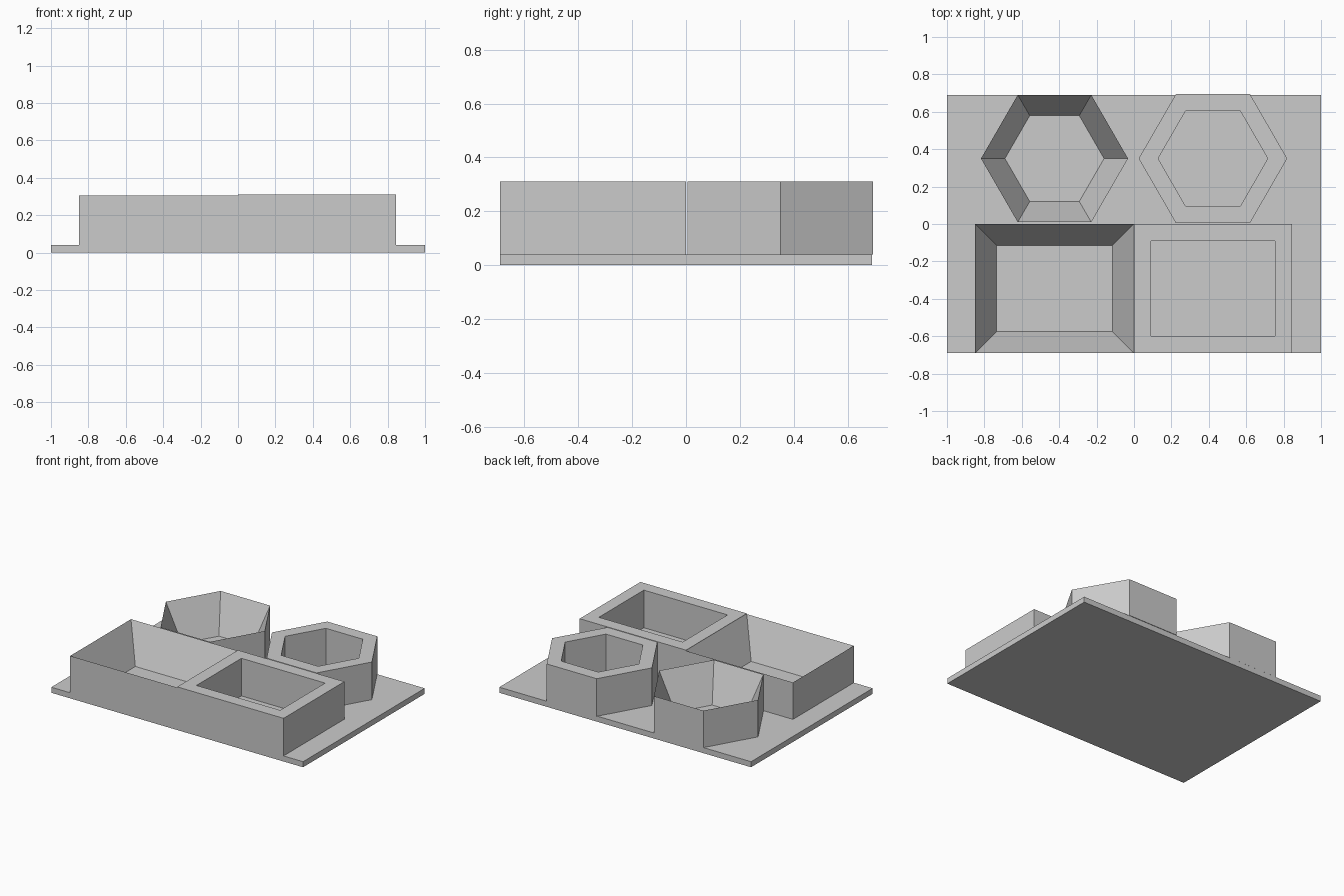
import bpy
import bmesh
from math import cos, sin, tau

default = bpy.data.objects.get("Cube")
if default:
    bpy.data.objects.remove(default, do_unlink=True)

BASE_TOP = 0.04

grey = bpy.data.materials.new("plain grey")
grey.use_nodes = True
grey.diffuse_color = (0.6, 0.6, 0.6, 1)
grey.node_tree.nodes["Principled BSDF"].inputs["Base Color"].default_value = (0.6, 0.6, 0.6, 1)


def rectangle(x0, x1, y0, y1):
    return [(x0, y0), (x1, y0), (x1, y1), (x0, y1)]


def hexagon(x, y, radius):
    return [(x + radius * cos(tau * i / 6), y + radius * sin(tau * i / 6)) for i in range(6)]


def finish(name, bm):
    bmesh.ops.recalc_face_normals(bm, faces=bm.faces)
    mesh = bpy.data.meshes.new(name)
    bm.to_mesh(mesh)
    bm.free()
    mesh.materials.append(grey)
    obj = bpy.data.objects.new(name, mesh)
    bpy.context.collection.objects.link(obj)
    return obj


def wall_ring(name, outer, inner, top, sloped):
    """Closed wall around an open pocket: straight with a flat rim, or sloped to a sharp rim."""
    loops = [(outer, BASE_TOP), (outer, top)]
    if not sloped:
        loops.append((inner, top))
    loops.append((inner, BASE_TOP))
    bm = bmesh.new()
    rings = [[bm.verts.new((x, y, z)) for x, y in points] for points, z in loops]
    count = len(outer)
    for k, ring in enumerate(rings):
        following = rings[(k + 1) % len(rings)]
        for i in range(count):
            j = (i + 1) % count
            bm.faces.new((ring[i], ring[j], following[j], following[i]))
    return finish(name, bm)


# Base plate
bm = bmesh.new()
bmesh.ops.create_cube(bm, size=1)
bmesh.ops.scale(bm, vec=(2, 1.38, BASE_TOP), verts=bm.verts)
bmesh.ops.translate(bm, vec=(0, 0, BASE_TOP / 2), verts=bm.verts)
finish("base_plate", bm)

# Sloped pockets on the right half
wall_ring("sloped_rectangular_tray", rectangle(-0.85, 0, -0.69, 0),
          rectangle(-0.735, -0.115, -0.575, -0.115), 0.305, True)
wall_ring("sloped_hexagonal_tray", hexagon(-0.425, 0.35, 0.393),
          hexagon(-0.425, 0.35, 0.265), 0.305, True)

# Straight pockets on the left half
wall_ring("straight_rectangular_tray", rectangle(0, 0.845, -0.69, 0),
          rectangle(0.09, 0.755, -0.6, -0.09), 0.31, False)
wall_ring("straight_hexagonal_tray", hexagon(0.422, 0.35, 0.397),
          hexagon(0.422, 0.35, 0.293), 0.31, False)
